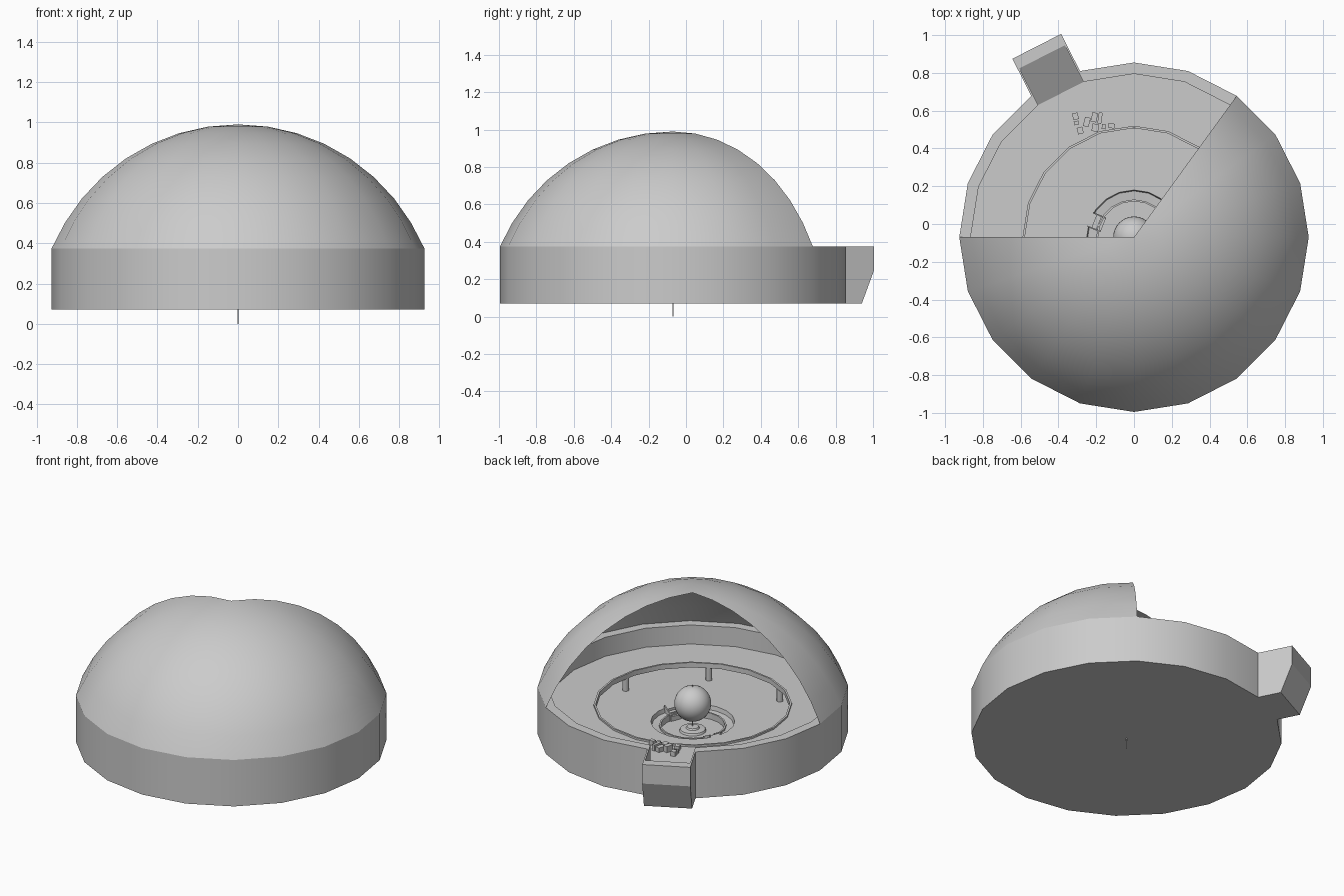
import bpy, bmesh
from math import sin, cos, radians, pi
from mathutils import Vector

if "Cube" in bpy.data.objects:
    bpy.data.objects.remove(bpy.data.objects["Cube"])

CY = -0.07          # axis of the round building
SEG = 20
DOOR = 6            # wall segment (108-126 degrees) replaced by the entrance


def make(name, bm, smooth=True):
    bmesh.ops.remove_doubles(bm, verts=bm.verts, dist=1e-5)
    bmesh.ops.recalc_face_normals(bm, faces=bm.faces)
    me = bpy.data.meshes.new(name)
    bm.to_mesh(me)
    bm.free()
    ob = bpy.data.objects.new(name, me)
    ob.location = (0, CY, 0)
    bpy.context.collection.objects.link(ob)
    if smooth:
        bpy.ops.object.select_all(action='DESELECT')
        bpy.context.view_layer.objects.active = ob
        ob.select_set(True)
        bpy.ops.object.shade_smooth_by_angle(angle=radians(30))
    return ob


def lathe(name, profile, segs=None, n=SEG):
    """Revolve (radius, z) points over the listed segments."""
    bm = bmesh.new()
    for s in (range(n) if segs is None else segs):
        a, b = 2 * pi * s / n, 2 * pi * (s + 1) / n
        for (r0, z0), (r1, z1) in zip(profile, profile[1:]):
            pts = [(r0, a, z0), (r0, b, z0), (r1, b, z1), (r1, a, z1)]
            if r0 < 1e-6:
                pts.pop(0)
            elif r1 < 1e-6:
                pts.pop()
            bm.faces.new([bm.verts.new((r * cos(t), r * sin(t), z)) for r, t, z in pts])
    return make(name, bm)


def prism(name, section, angle, w0, w1):
    """Extrude an (r, z) section sideways across a radial direction."""
    d = Vector((cos(radians(angle)), sin(radians(angle)), 0))
    t = Vector((-d.y, d.x, 0))
    bm = bmesh.new()
    rows = [[bm.verts.new(d * r + t * w + Vector((0, 0, z))) for r, z in section] for w in (w0, w1)]
    bm.faces.new(rows[0])
    bm.faces.new(rows[1])
    k = len(section)
    for i in range(k):
        j = (i + 1) % k
        bm.faces.new((rows[0][i], rows[0][j], rows[1][j], rows[1][i]))
    return make(name, bm, False)


def cylinder(name, r, z0, z1, x=0, y=0, n=12):
    ob = lathe(name, [(0, z0), (r, z0), (r, z1), (0, z1)], n=n)
    ob.location = (x, y + CY, 0)
    return ob


# Base wall with rim, open at the entrance
wall_segs = [s for s in range(SEG) if s != DOOR]
lathe("base_wall", [(.925, .07), (.925, .25), (.925, .375), (.865, .375), (.865, .25)], wall_segs)
lathe("underside", [(0, .07), (.925, .07)])

# Dome: spherical cap with seven segments left open at the back left
R, zc, top = 1.0, -.01, radians(67.7)
cap = [(R * sin(top * i / 8), zc + R * cos(top * i / 8)) for i in range(9)]
cap[-1] = (.925, .375)
lathe("dome", cap, range(10, 23))

# Gallery floor with a low lip, and the lower floor with the sunken pit
lathe("gallery", [(.865, .25), (.59, .25), (.59, .262), (.578, .262), (.578, .23), (.865, .23)])
lathe("lower_floor", [(.865, .23), (.865, .145), (.25, .145)])
lathe("pit", [(.25, .145), (.245, .118), (.20, .113), (.20, .125), (.19, .125), (.19, .085), (0, .085)])

# Pillars under the gallery
for i in range(7):
    a = pi / 2 + 2 * pi * i / 7
    cylinder(f"pillar_{i + 1}", .02, .145, .23, .595 * cos(a), .595 * sin(a))

# Two opposite stairs into the pit
for side, ang in (("back", 158), ("front", -22)):
    for i in range(3):
        r = .25 - .025 * i
        z = .145 - .015 * i
        prism(f"stair_{side}_{i + 1}", [(r - .025, .085), (r, .085), (r, z), (r - .025, z)], ang, -.035, .035)
    for s in (-1, 1):
        prism(f"stair_cheek_{side}_{s}", [(.175, .085), (.25, .085), (.25, .165), (.175, .125)],
              ang, s * .035, s * .042)

# Globe on its thin axis and stepped pedestal
cylinder("axis_rod", .003, 0, .385, n=8)
lathe("pedestal", [(.08, .085), (.075, .098), (.04, .102), (.035, .112), (0, .114)], n=24)
lathe("globe", [(.11 * sin(pi * i / 16), .263 - .11 * cos(pi * i / 16)) for i in range(17)], n=32)

# Entrance: ramp between side walls
W = .925 * sin(pi / SEG)
ramp = [(.85, .07), (1.06, .07), (1.134, .25), (1.134, .375), (1.072, .375), (.854, .25)]
side = [(.90, .07), (1.06, .07), (1.134, .25), (1.134, .375), (.854, .375), (.854, .25)]
prism("entrance_ramp", ramp, 117, -W + .01, W - .01)
prism("entrance_wall_left", side, 117, W - .01, W)
prism("entrance_wall_right", side, 117, -W, -W + .01)

# Small furniture on the gallery: x, y, width, depth, height
furniture = [(-.31, .57, .03, .035, .03), (-.305, .535, .025, .02, .02), (-.285, .495, .03, .035, .03),
             (-.25, .54, .03, .05, .04), (-.21, .565, .03, .05, .03), (-.18, .56, .02, .06, .04),
             (-.205, .51, .035, .04, .03), (-.16, .515, .02, .025, .03), (-.12, .52, .035, .025, .03)]
for i, (x, y, w, d, h) in enumerate(furniture):
    bm = bmesh.new()
    bmesh.ops.create_cube(bm, size=1)
    bmesh.ops.scale(bm, vec=(w, d, h), verts=bm.verts)
    ob = make(f"furniture_{i + 1}", bm, False)
    ob.location = (x, y, .25 + h / 2)
    ob.rotation_euler.z = radians(14 if i < 5 else 8) * (1 if i < 3 else -1)
